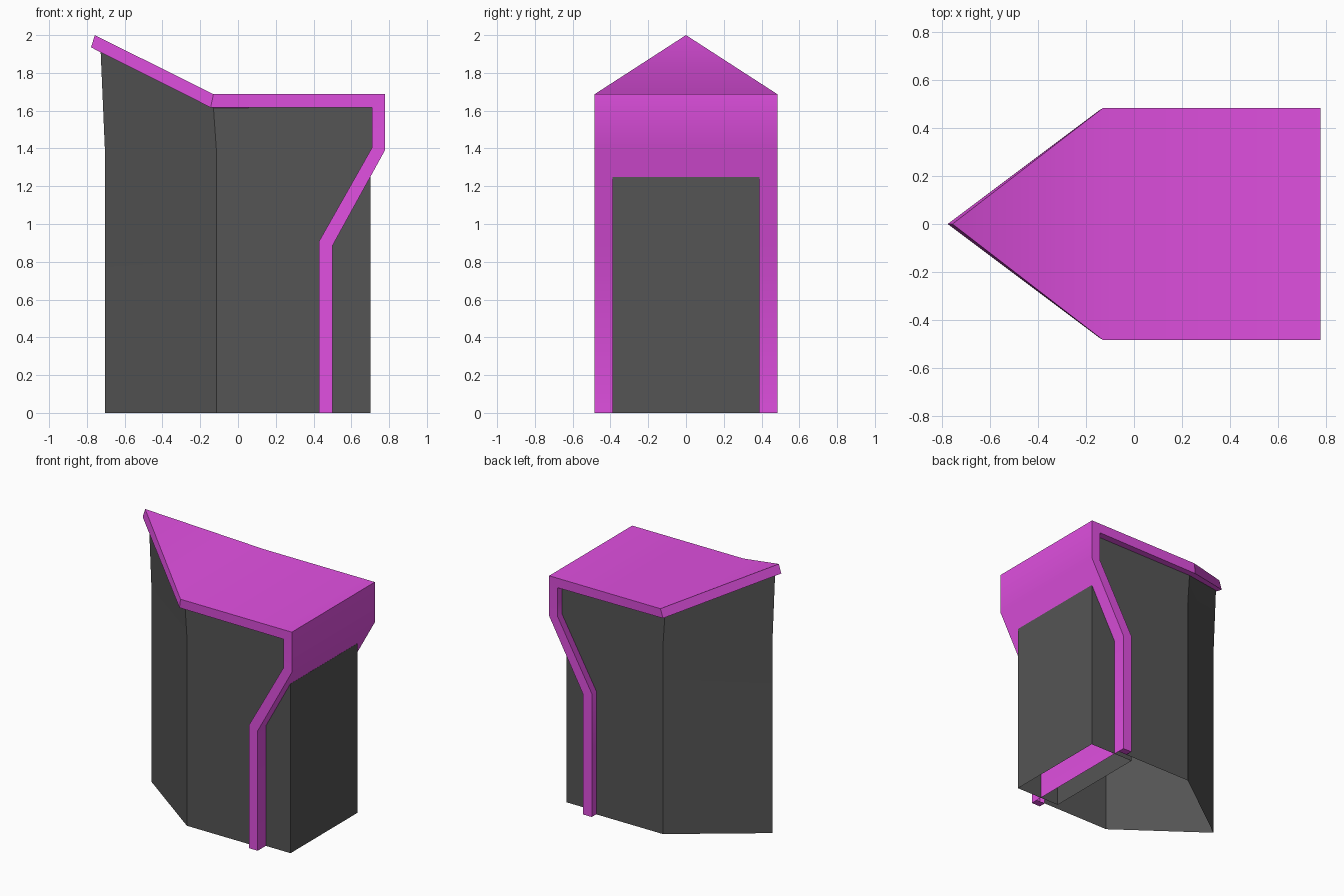
import bpy, bmesh
from math import radians

if "Cube" in bpy.data.objects:
    bpy.data.objects.remove(bpy.data.objects["Cube"])


def material(name, rgb):
    m = bpy.data.materials.new(name)
    m.diffuse_color = (*rgb, 1)
    m.use_nodes = True
    m.node_tree.nodes["Principled BSDF"].inputs["Base Color"].default_value = m.diffuse_color
    return m


def build(name, polygons, mat):
    """Make one object from polygons given as point lists."""
    bm = bmesh.new()
    for poly in polygons:
        bm.faces.new([bm.verts.new(p) for p in poly])
    bmesh.ops.remove_doubles(bm, verts=bm.verts, dist=0.0005)
    bmesh.ops.recalc_face_normals(bm, faces=bm.faces)
    mesh = bpy.data.meshes.new(name)
    bm.to_mesh(mesh)
    bm.free()
    mesh.materials.append(mat)
    obj = bpy.data.objects.new(name, mesh)
    bpy.context.collection.objects.link(obj)
    bpy.ops.object.select_all(action='DESELECT')
    obj.select_set(True)
    bpy.context.view_layer.objects.active = obj
    bpy.ops.object.shade_smooth_by_angle(angle=radians(30))
    return obj


dark = material("dark_grey", (0.09, 0.09, 0.09))
magenta = material("magenta", (0.75, 0.08, 0.75))

BOX, BODY, TRIM = 0.39, 0.432, 0.484   # half widths of rear box, walls and trim

# Trim profile from the rear foot up and over to the pointed front (x, z)
outer = [(.50, 0), (.50, .885), (.778, 1.39), (.778, 1.687), (-.13, 1.687), (-.758, 2.0)]
inner = [(.43, 0), (.43, .91), (.71, 1.405), (.71, 1.617), (-.145, 1.617), (-.778, 1.935)]
inset = inner[:4] + [(-.13, 1.615), (-.727, 1.91)]


def row(profile, half, corner=None):
    """Place a profile at a half width, bringing its last point to the centre."""
    widths = [half] * 4 + [corner or half, 0]
    return [(x, y, z) for (x, z), y in zip(profile, widths)]


def strip(a, b):
    """Quads between two rows, dropping repeated points."""
    return [list(dict.fromkeys((a[i], b[i], b[i + 1], a[i + 1]))) for i in range(len(a) - 1)]


# Covering skin with a folded rim down each side
trim = strip(row(outer, -TRIM), row(outer, TRIM))
for s in (-1, 1):
    o, n, k = row(outer, s * TRIM), row(inner, s * TRIM, s * .475), row(inset, s * BODY)
    trim += strip(o, n) + strip(n, k)
    trim.append([o[0], n[0], k[0], (.50, s * BODY, 0)])
build("roof_and_back_trim", trim, magenta)

# Pointed hollow body, open underneath, flaring slightly at the top
walls = []
for s in (-1, 1):
    y = s * BODY
    tip = [(-.705, 0, 0), (-.705, 0, 1.4), (-.727, 0, 1.91)]
    corner = [(-.115, y, 0), (-.115, y, 1.4), (-.13, y, 1.615)]
    walls += strip(tip, corner)
    walls.append(corner + [(.71, y, 1.617), (.71, y, 1.405), (.43, y, .91), (.43, y, 0)])
build("front_walls", walls, dark)

# Narrower hollow box that the back trim cuts through, open underneath
front = [(.35, BOX * s, z) for s, z in ((-1, 0), (1, 0), (1, 1.25), (-1, 1.25))]
back = [(.702, y, z) for _, y, z in front]
box = [front, back] + [[front[i], back[i], back[j], front[j]]
                       for i, j in ((1, 2), (2, 3), (3, 0))]
build("rear_box", box, dark)
